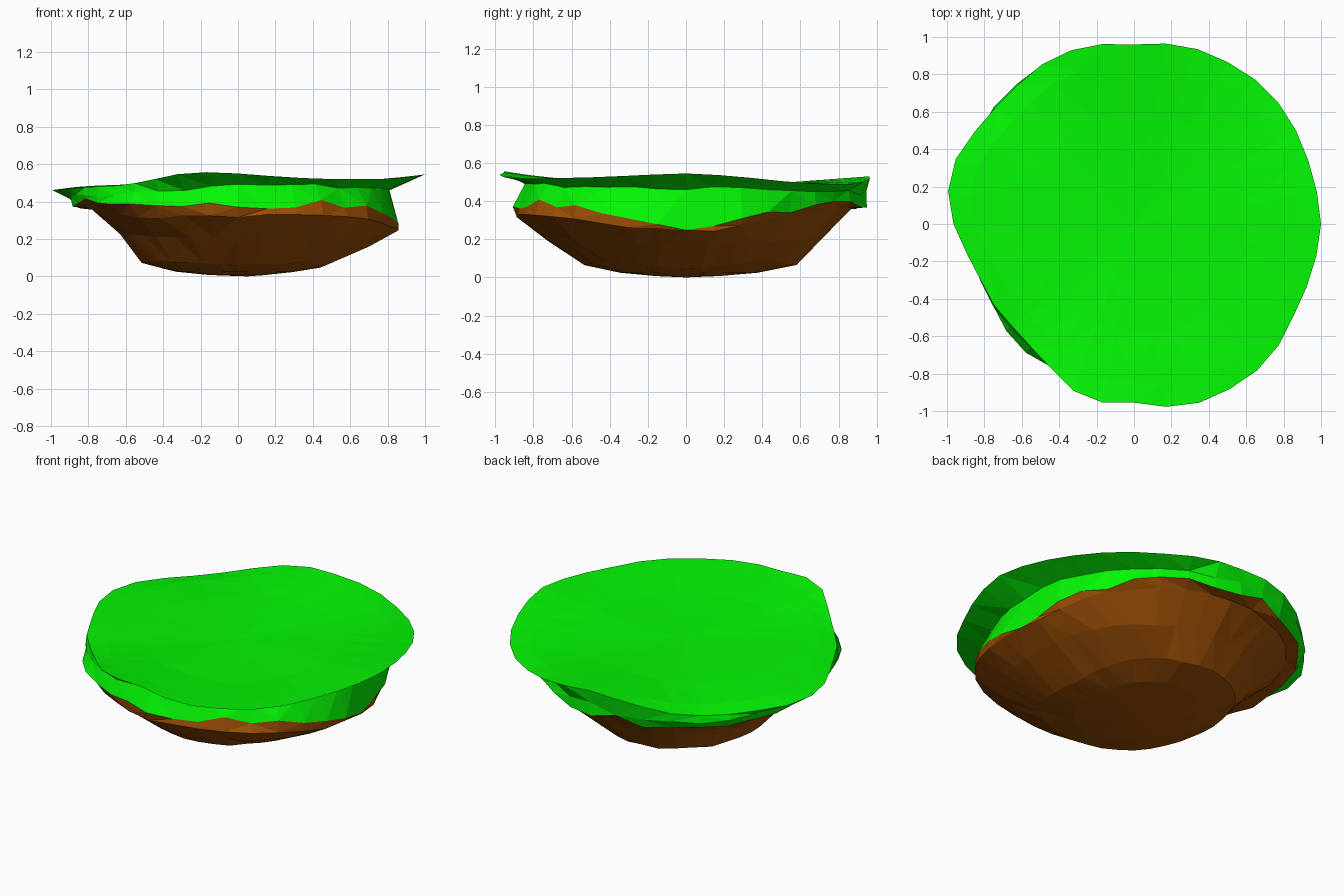
import bpy, bmesh, math, random

if "Cube" in bpy.data.objects:
    bpy.data.objects.remove(bpy.data.objects["Cube"])

random.seed(4)
SEG = 36

# Rim of the grass plate: radius and height every 15 degrees from +x
RIM = [(1.0, .545), (.99, .53), (1.0, .505), (1.01, .49), (1.0, .49), (.99, .51),
       (.96, .53), (.985, .52), (.985, .475), (.965, .45), (.985, .455), (1.02, .46),
       (.965, .465), (.885, .475), (.865, .48), (.85, .49), (.89, .52), (.97, .555),
       (.955, .55), (1.01, .53), (1.02, .52), (1.02, .52), (.985, .525), (.985, .535)]

# Lower rings: radius and height every 45 degrees from +x
UNDER = [(.81, .47), (.87, .45), (.94, .44), (.98, .415),
         (.89, .43), (.86, .44), (.84, .49), (.83, .48)]
TURF = [(.86, .25), (.87, .36), (.95, .385), (.94, .38),
        (.88, .39), (.885, .39), (.90, .37), (.89, .385)]
LEDGE = [(.855, .24), (.84, .33), (.87, .36), (.87, .36),
         (.79, .365), (.82, .32), (.89, .32), (.91, .32)]
MID = [(.70, .155), (.69, .19), (.71, .21), (.70, .22),
       (.63, .22), (.67, .21), (.72, .20), (.75, .19)]
LOW = [(.44, .045), (.48, .08), (.58, .067), (.58, .075),
       (.51, .07), (.54, .08), (.53, .068), (.54, .075)]


def sample(keys, t):
    """Smooth closed interpolation of the keys, t in 0..1."""
    n = len(keys)
    i, f = divmod(t * n, 1)
    p = [keys[(int(i) + k) % n] for k in (-1, 0, 1, 2)]
    return [b + .5 * f * (c - a + f * (2 * a - 5 * b + 4 * c - d
            + f * (3 * (b - c) + d - a))) for a, b, c, d in zip(*p)]


def ring(keys, jitter=0.0):
    pts = []
    for s in range(SEG):
        r, z = sample(keys, s / SEG)
        a = math.tau * s / SEG
        r += random.uniform(-jitter, jitter) * .5
        z += random.uniform(-jitter, jitter)
        pts.append((r * math.cos(a), r * math.sin(a), z))
    return pts


def inset(points, k, level, blend):
    return [(x * k, y * k, z + (level - z) * blend) for x, y, z in points]


def shell(name, rings, colour, top=None, bottom=None):
    """Skin a stack of rings, listed from top to bottom, with optional end points."""
    bm = bmesh.new()
    loops = [[bm.verts.new(p) for p in r] for r in rings]
    for a, b in zip(loops, loops[1:]):
        for s in range(SEG):
            n = (s + 1) % SEG
            bm.faces.new((a[s], b[s], b[n], a[n]))
    if top:
        c = bm.verts.new(top)
        for s in range(SEG):
            bm.faces.new((c, loops[0][s], loops[0][(s + 1) % SEG]))
    if bottom:
        c = bm.verts.new(bottom)
        for s in range(SEG):
            bm.faces.new((c, loops[-1][(s + 1) % SEG], loops[-1][s]))
    bmesh.ops.triangulate(bm, faces=[f for f in bm.faces if len(f.verts) == 4])
    mesh = bpy.data.meshes.new(name)
    bm.to_mesh(mesh)
    bm.free()
    mat = bpy.data.materials.new(name)
    mat.diffuse_color = colour
    mat.use_nodes = True
    mat.node_tree.nodes["Principled BSDF"].inputs["Base Color"].default_value = mat.diffuse_color
    mesh.materials.append(mat)
    ob = bpy.data.objects.new(name, mesh)
    bpy.context.collection.objects.link(ob)
    return ob


rim = ring(RIM)
turf = ring(TURF, .025)      # ragged border shared by grass and earth

# Grass plate with its overhang and hanging turf
shell("grass_top",
      [inset(rim, .3, .488, .9), inset(rim, .6, .492, .75), inset(rim, .88, .505, .35),
       rim, ring(UNDER, .012), turf],
      (.001, .92, .001, 1), top=(0, 0, .487))

# Rocky earth bowl underneath
low = ring(LOW, .006)
shell("earth_base",
      [turf, ring(LEDGE, .01), ring(MID, .012), low, inset(low, .65, .02, .9),
       inset(low, .3, .004, .95)],
      (.34, .08, .002, 1), bottom=(.05, 0, 0))
